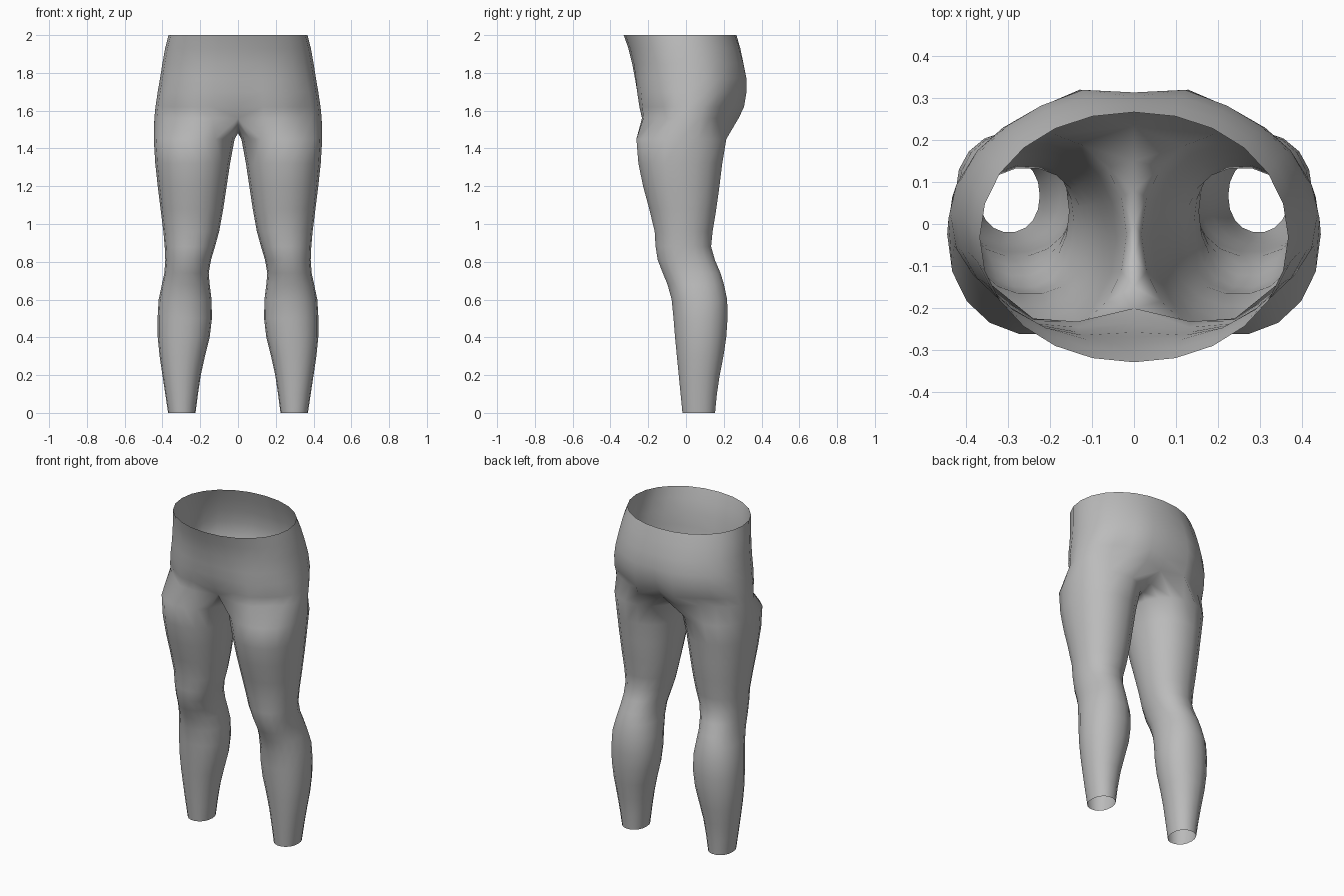
import bpy, bmesh
from math import sin, cos, radians, exp, copysign

old = bpy.data.objects.get("Cube")
if old:
    bpy.data.objects.remove(old, do_unlink=True)

SIDES = 18          # points round a leg
OUTER = 13          # points of a half hip ring, front seam to back seam


def power(v, e):
    return copysign(abs(v) ** e, v)


def leg_ring(z, inner, outer, front, back):
    """Closed, slightly squared oval round one leg."""
    cx, rx = (inner + outer) / 2, (outer - inner) / 2
    cy, ry = (front + back) / 2, (back - front) / 2
    ring = []
    for j in range(SIDES):
        a = radians(-120 + 20 * j)
        ring.append((cx + rx * power(cos(a), .93), cy + ry * power(sin(a), .93), z))
    return ring


def hip_ring(z, width, front, back, thigh, buttock, e):
    """Half oval from front seam to back seam, with thigh and buttock swells."""
    cy, ry = (front + back) / 2, (back - front) / 2
    ring = []
    for j in range(OUTER):
        a = radians(-90 + 15 * j)
        x = width * max(cos(a), 0) ** e if 0 < j < OUTER - 1 else 0
        y = cy + ry * power(sin(a), e)
        if a < 0:
            y -= thigh * exp(-((x - .2) / .1) ** 2)
        elif a > 0:
            y += buttock * exp(-((x - .13) / .09) ** 2)
        ring.append((x, y, z))
    return ring


# Leg: height, inner x, outer x, front y, back y
legs = [
    (0, .225, .37, -.02, .155), (.1, .212, .385, -.03, .165),
    (.2, .197, .40, -.04, .18), (.3, .175, .415, -.05, .2),
    (.4, .15, .425, -.06, .215), (.5, .138, .426, -.068, .222),
    (.6, .14, .42, -.078, .22), (.68, .15, .403, -.1, .203),
    (.74, .155, .39, -.125, .185), (.81, .143, .385, -.152, .155),
    (.88, .122, .388, -.163, .135), (.96, .1, .395, -.168, .143),
    (1.08, .078, .41, -.197, .163), (1.2, .06, .425, -.23, .18),
    (1.32, .042, .438, -.255, .195), (1.45, .018, .446, -.266, .217),
]
# Hips: height, half width, front y, back y, thigh swell, buttock swell, squareness
hips = [
    (1.56, .443, -.2, .225, .06, .06, .88), (1.62, .437, -.235, .27, .03, .045, .88),
    (1.7, .425, -.258, .303, .015, .026, .88), (1.77, .413, -.27, .312, .008, .017, .9),
    (1.85, .4, -.285, .303, 0, .01, .93), (1.93, .386, -.305, .287, 0, .003, .95),
    (2.0, .368, -.33, .267, 0, 0, .97),
]
# Crotch seam, back to front: y, z
seam = [(.15, 1.51), (.08, 1.488), (0, 1.48), (-.08, 1.498), (-.15, 1.53)]

bm = bmesh.new()
rings = [[bm.verts.new(p) for p in leg_ring(*r)] for r in legs]
hip = [[bm.verts.new(p) for p in hip_ring(*r)] for r in hips]
rings.append(hip[0] + [bm.verts.new((0, y, z)) for y, z in seam])

# Legs join all round; hips stop at the centre seam
for low, high in zip(rings, rings[1:]):
    for j in range(SIDES):
        k = (j + 1) % SIDES
        bm.faces.new((low[j], low[k], high[k], high[j]))
for low, high in zip(hip, hip[1:]):
    for j in range(OUTER - 1):
        bm.faces.new((low[j], low[j + 1], high[j + 1], high[j]))
for f in bm.faces:
    f.smooth = True

mesh = bpy.data.meshes.new("leggings")
bm.to_mesh(mesh)
bm.free()
leggings = bpy.data.objects.new("leggings", mesh)
bpy.context.collection.objects.link(leggings)

# Other half
mirror = leggings.modifiers.new("other_half", 'MIRROR')
mirror.use_axis[0] = True
mirror.use_clip = True
mirror.merge_threshold = .001

# Plain grey cloth
cloth = bpy.data.materials.new("grey_cloth")
cloth.use_nodes = True
grey = (.5, .5, .5, 1)
cloth.diffuse_color = grey
bsdf = cloth.node_tree.nodes["Principled BSDF"]
bsdf.inputs["Base Color"].default_value = grey
bsdf.inputs["Roughness"].default_value = .8
mesh.materials.append(cloth)
